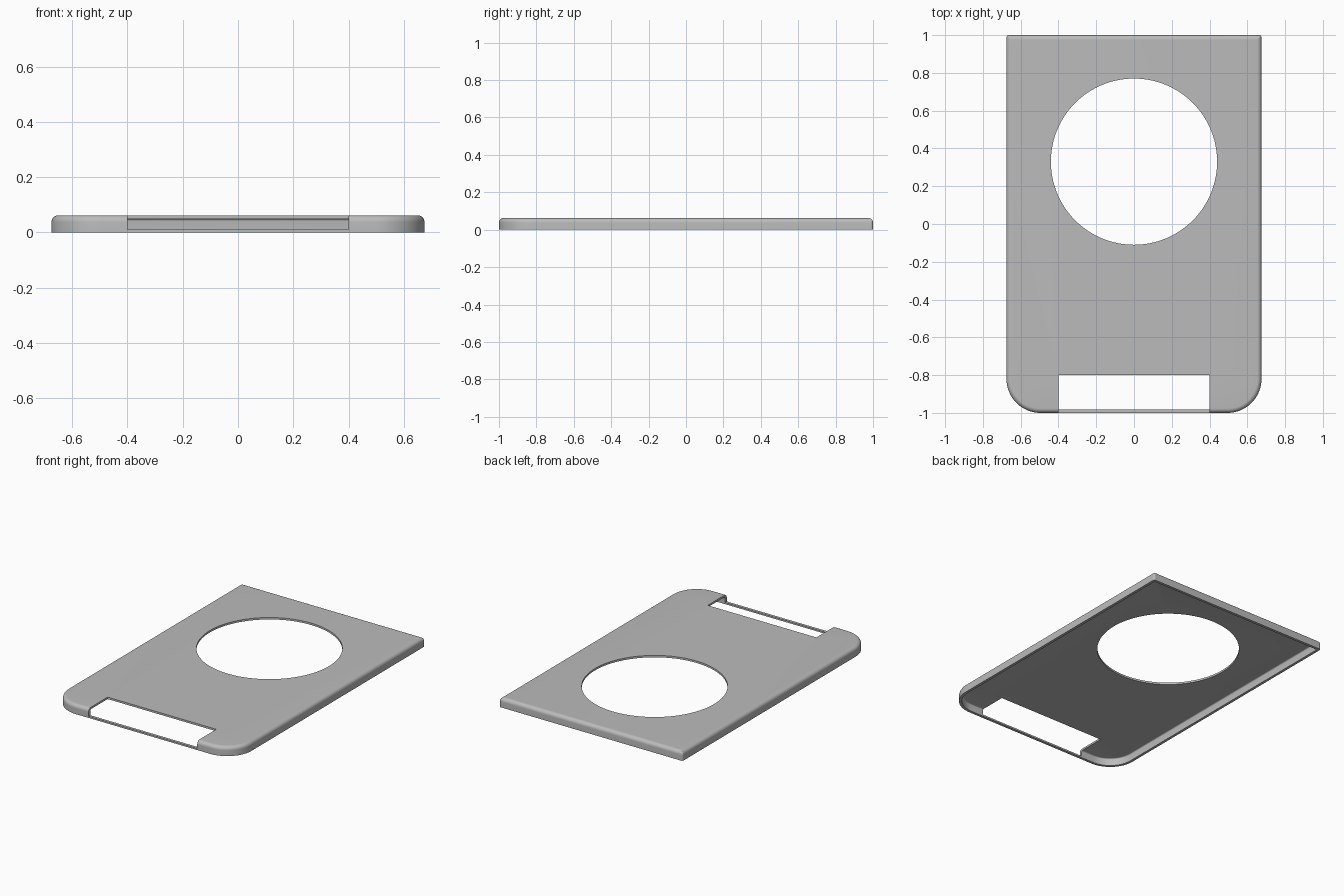
import bpy, bmesh, math

if "Cube" in bpy.data.objects:
    bpy.data.objects.remove(bpy.data.objects["Cube"], do_unlink=True)

HALF_W, HALF_L, HEIGHT = 0.675, 1.0, 0.062
FRONT_R, BACK_R = 0.18, 0.012
WALL, SHEET, FILLET = 0.018, 0.013, 0.024
STEPS = 16

grey = bpy.data.materials.new("plain grey")
grey.use_nodes = True
grey.diffuse_color = (0.5, 0.5, 0.5, 1)
grey.node_tree.nodes["Principled BSDF"].inputs["Base Color"].default_value = grey.diffuse_color


def outline(inset):
    """Plate outline with large front corners and tight back corners."""
    w, l = HALF_W - inset, HALF_L - inset
    points = []
    corners = [(1, 1, BACK_R), (-1, 1, BACK_R), (-1, -1, FRONT_R), (1, -1, FRONT_R)]
    for i, (sx, sy, radius) in enumerate(corners):
        r = max(radius - inset, 0.002)
        for k in range(STEPS + 1):
            a = math.pi / 2 * (i + k / STEPS)
            points.append((sx * (w - r) + r * math.cos(a), sy * (l - r) + r * math.sin(a)))
    return points


def fillet(inset, top, radius, steps):
    """Inset and height pairs rounding a wall into a flat sheet."""
    angles = [math.pi / 2 * k / steps for k in range(steps + 1)]
    return [(inset + radius * (1 - math.cos(a)), top - radius * (1 - math.sin(a))) for a in angles]


def cut(target, cutter):
    mod = target.modifiers.new("opening", "BOOLEAN")
    mod.operation = "DIFFERENCE"
    mod.solver = "EXACT"
    mod.object = cutter
    cutter.hide_render = True
    bpy.ops.object.select_all(action="DESELECT")
    bpy.context.view_layer.objects.active = target
    target.select_set(True)
    bpy.ops.object.modifier_apply(modifier=mod.name)
    bpy.data.objects.remove(cutter, do_unlink=True)


# Hollow cover: wall section runs from the inner ceiling down, under and over the outside
inner = [(WALL, 0)] + fillet(WALL, HEIGHT - SHEET, 0.008, 4)
outer = [(0, 0)] + fillet(0, HEIGHT, FILLET, 8)
section = inner[::-1] + outer
bm = bmesh.new()
rings = [[bm.verts.new((x, y, z)) for x, y in outline(d)] for d, z in section]
for a, b in zip(rings, rings[1:]):
    for i in range(len(a)):
        j = (i + 1) % len(a)
        bm.faces.new((a[i], a[j], b[j], b[i]))
bm.faces.new(rings[0])
bm.faces.new(rings[-1])
bmesh.ops.recalc_face_normals(bm, faces=bm.faces)
mesh = bpy.data.meshes.new("cover_plate")
bm.to_mesh(mesh)
bm.free()
mesh.materials.append(grey)
cover = bpy.data.objects.new("cover_plate", mesh)
bpy.context.collection.objects.link(cover)

# Large round opening
bpy.ops.mesh.primitive_cylinder_add(vertices=128, radius=0.44, depth=0.4, location=(0, 0.33, 0))
cut(cover, bpy.context.object)

# Front slot, leaving a thin strip along the bottom of the front wall
bpy.ops.mesh.primitive_cube_add(size=1, location=(0, -0.95, 0.111))
slot = bpy.context.object
slot.scale = (0.8, 0.3, 0.2)
bpy.context.view_layer.update()
cut(cover, slot)

bpy.context.view_layer.objects.active = cover
cover.select_set(True)
bpy.ops.object.shade_smooth_by_angle(angle=math.radians(30))
